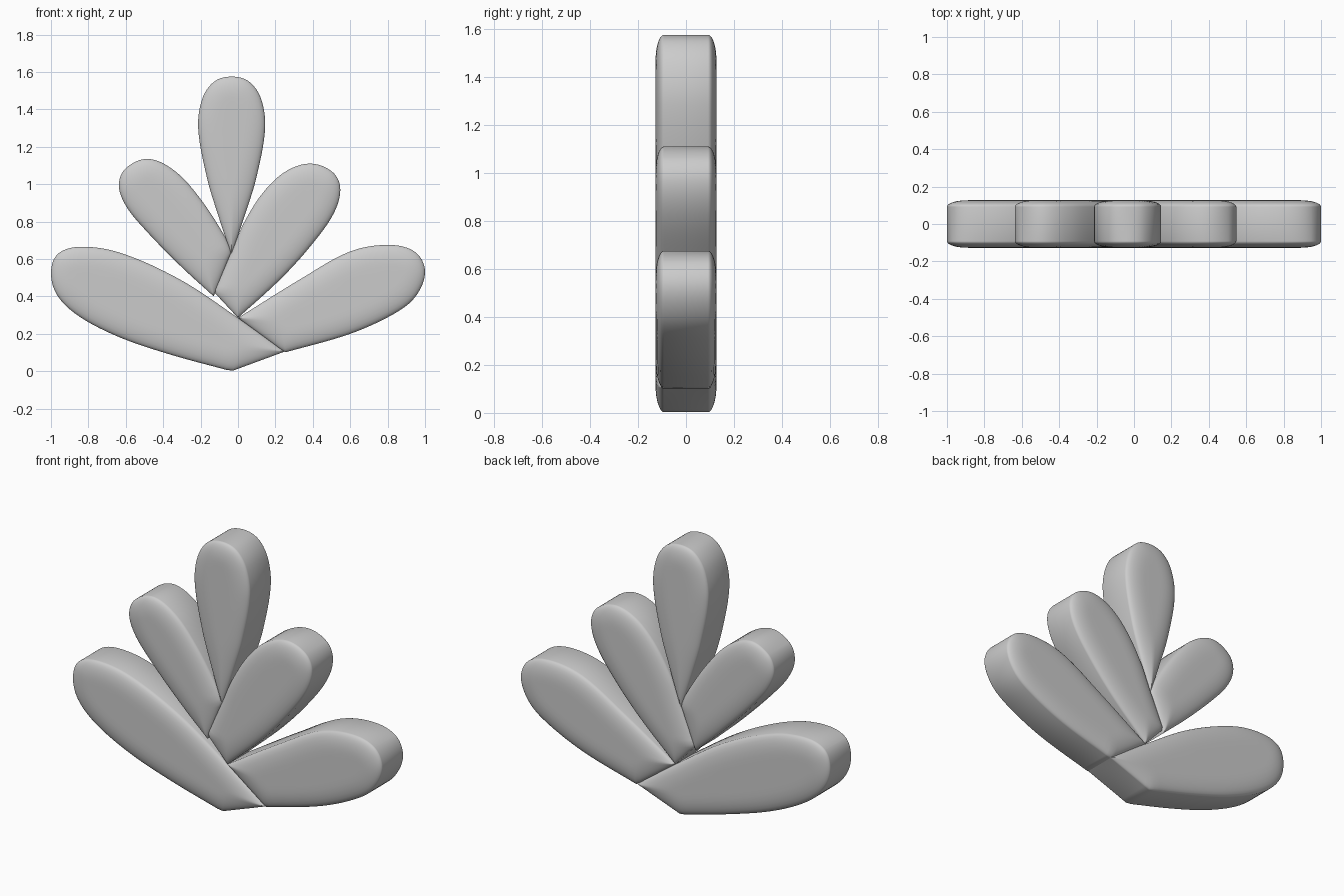
import bpy, bmesh, math
from mathutils import Vector
from mathutils.geometry import intersect_point_line, interpolate_bezier

if "Cube" in bpy.data.objects:
    bpy.data.objects.remove(bpy.data.objects["Cube"])

RIM, FULL, ROUND = 0.092, 0.127, 0.11   # half depth at rim, half depth inside, rounding width
ROWS, COLS = 56, 18


def smooth(pts):
    """Dense smooth curve through 2D points."""
    p = [Vector((x, z, 0)) for x, z in pts]
    out = [p[0]]
    for i in range(len(p) - 1):
        a, b = p[i], p[i + 1]
        L = (b - a).length

        def tangent(j):
            if j == 0 or j == len(p) - 1:
                return None
            return (p[j + 1] - p[j - 1]).normalized() * L / 3
        ta, tb = tangent(i), tangent(i + 1)
        ta = ta or (b - a) / 3
        tb = tb or (b - a) / 3
        out += interpolate_bezier(a, a + ta, b - tb, b, 16)[1:]
    return out


def resample(pts):
    """Points along a polyline, packed closer at both ends."""
    acc = [0]
    for a, b in zip(pts, pts[1:]):
        acc.append(acc[-1] + (b - a).length)
    out, k = [], 0
    for i in range(ROWS + 1):
        d = acc[-1] * (1 - math.cos(math.pi * i / ROWS)) / 2
        while k < len(pts) - 2 and acc[k + 1] < d:
            k += 1
        t = (d - acc[k]) / max(acc[k + 1] - acc[k], 1e-9)
        out.append(pts[k].lerp(pts[k + 1], min(t, 1)))
    return out


def petal(name, tip, side_a, side_b, head, corner=None):
    """Leaf-shaped slab; each side runs tip to head, side_b may begin with a straight cut."""
    # one closed curve so the head stays round
    start_b = corner or tip
    loop = smooth([tip] + side_a + [head] + side_b[::-1] + [start_b])
    n = 16 - 1
    split = (len(side_a) + 1) * n
    a = resample(loop[:split + 1])
    b = loop[split:][::-1]
    if corner:
        b = [Vector((*tip, 0))] + b
    b = resample(b)
    edge = a + b[::-1]
    segs = list(zip(edge, edge[1:]))

    def depth(q):
        best = 9
        for u, v in segs:
            if (v - u).length < 1e-7:
                continue
            c, t = intersect_point_line(q, u, v)
            c = u if t < 0 else v if t > 1 else c
            best = min(best, (q - c).length)
        s = 1 - min(best / ROUND, 1)
        return RIM + (FULL - RIM) * math.sqrt(max(0, 1 - s * s))

    bm = bmesh.new()
    grids = {-1: [], 1: []}
    for i in range(ROWS + 1):
        rows = {-1: [], 1: []}
        for j in range(COLS + 1):
            s = (1 - math.cos(math.pi * j / COLS)) / 2
            q = a[i].lerp(b[i], s)
            y = RIM if j in (0, COLS) or i in (0, ROWS) else depth(q)
            for side in (-1, 1):
                rows[side].append(bm.verts.new((q.x, side * y, q.y)))
        for side in (-1, 1):
            grids[side].append(rows[side])
    f, k = grids[-1], grids[1]
    for i in range(ROWS):
        for g in (f, k):
            for j in range(COLS):
                bm.faces.new((g[i][j], g[i + 1][j], g[i + 1][j + 1], g[i][j + 1]))
        for j in (0, COLS):
            bm.faces.new((f[i][j], f[i + 1][j], k[i + 1][j], k[i][j]))
    bmesh.ops.remove_doubles(bm, verts=bm.verts, dist=1e-5)
    bmesh.ops.dissolve_degenerate(bm, edges=bm.edges, dist=1e-5)
    bmesh.ops.recalc_face_normals(bm, faces=bm.faces)
    me = bpy.data.meshes.new(name)
    bm.to_mesh(me)
    bm.free()
    ob = bpy.data.objects.new(name, me)
    bpy.context.collection.objects.link(ob)
    bpy.context.view_layer.objects.active = ob
    ob.select_set(True)
    bpy.ops.object.shade_smooth_by_angle(angle=math.radians(50))
    ob.select_set(False)


# centre petal
petal("top_petal", (-.035, .62),
      [(-.105, .83), (-.165, 1.03), (-.213, 1.3), (-.19, 1.46), (-.125, 1.55)],
      [(.035, .83), (.097, 1.03), (.145, 1.3), (.122, 1.46), (.057, 1.55)],
      (-.034, 1.575))

# upper pair, the right one lying across the left one
petal("upper_left_petal", (-.13, .40),
      [(-.31, .565), (-.5, .76), (-.6, .885), (-.637, .995)],
      [(-.07, .72), (-.2, .92), (-.337, 1.07), (-.48, 1.135)],
      (-.6, 1.085), corner=(-.035, .64))
petal("upper_right_petal", (0, .285),
      [(.225, .49), (.385, .665), (.51, .84), (.547, .975)],
      [(-.03, .65), (.03, .79), (.13, .95), (.25, 1.065), (.385, 1.11)],
      (.505, 1.065), corner=(-.13, .425))

# lower pair, the left one lying across the right one
petal("lower_left_petal", (.25, .105),
      [(0, .285), (-.31, .49), (-.63, .633), (-.845, .665)],
      [(-.365, .09), (-.63, .18), (-.845, .29), (-.963, .40), (-1, .52)],
      (-.965, .625), corner=(-.035, 0))
petal("lower_right_petal", (0, .285),
      [(.33, .49), (.6, .64), (.81, .675)],
      [(.6, .2), (.84, .31), (.95, .40), (1, .53)],
      (.95, .635), corner=(.25, .10))
